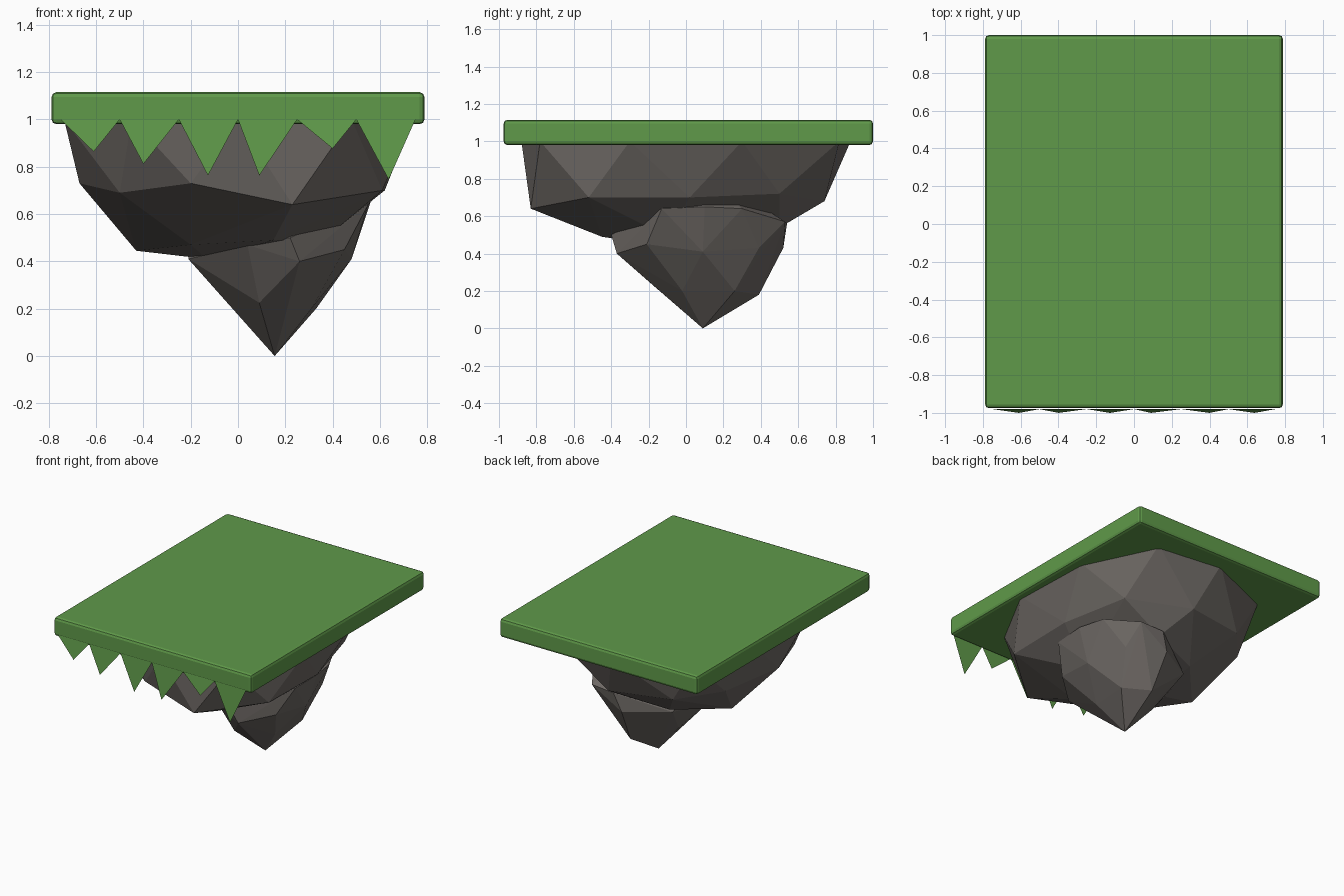
import bpy, bmesh


def material(name, rgb):
    m = bpy.data.materials.new(name)
    m.diffuse_color = (*rgb, 1.0)
    return m


GRASS = material("grass green", (0.116, 0.322, 0.068))
STONE = material("grey brown stone", (0.156, 0.141, 0.130))


def add_object(name, bm, mat):
    mesh = bpy.data.meshes.new(name)
    bm.to_mesh(mesh)
    bm.free()
    mesh.materials.append(mat)
    obj = bpy.data.objects.new(name, mesh)
    bpy.context.collection.objects.link(obj)
    return obj


def rock(name, points):
    """Faceted boulder: convex hull round a few rings of points."""
    bm = bmesh.new()
    for p in points:
        bm.verts.new(p)
    bmesh.ops.convex_hull(bm, input=bm.verts[:])
    loose = [v for v in bm.verts if not v.link_faces]
    bmesh.ops.delete(bm, geom=loose, context='VERTS')
    bmesh.ops.recalc_face_normals(bm, faces=bm.faces[:])
    return add_object(name, bm, STONE)


# Grass slab with small bevelled edges
bm = bmesh.new()
bmesh.ops.create_cube(bm, size=1)
bmesh.ops.scale(bm, vec=(1.576, 1.975, 0.135), verts=bm.verts[:])
bmesh.ops.translate(bm, vec=(0, 0.0125, 1.0475), verts=bm.verts[:])
bmesh.ops.bevel(bm, geom=bm.edges[:], offset=0.02, segments=2,
                profile=0.5, affect='EDGES')
add_object("grass_slab", bm, GRASS)

# Row of hanging grass points on the front, tips leaning slightly out
bm = bmesh.new()
tips = [(-0.61, 0.864), (-0.40, 0.812), (-0.127, 0.763),
        (0.09, 0.763), (0.40, 0.877), (0.637, 0.746)]
for i, (x, z) in enumerate(tips):
    left = -0.75 + 0.25 * i
    bm.faces.new([bm.verts.new(p) for p in
                  ((left, -0.98, 1.0), (x, -1.0, z), (left + 0.25, -0.98, 1.0))])
add_object("grass_fringe", bm, GRASS)

# Broad upper rock: top ring, middle ring, lower ring, lowest point
rock("upper_rock", [
    (0.47, 0.82, 1.0), (-0.02, 0.88, 1.0), (-0.53, 0.66, 1.0),
    (-0.72, 0.22, 1.0), (-0.735, -0.3, 1.0), (-0.45, -0.74, 1.0),
    (0.0, -0.88, 1.0), (0.48, -0.78, 1.0), (0.74, -0.3, 1.0), (0.72, 0.3, 1.0),
    (0.23, -0.83, 0.64), (0.61, -0.52, 0.70), (0.62, 0.02, 0.70),
    (0.5, 0.5, 0.72), (0.1, 0.74, 0.68), (-0.35, 0.65, 0.70),
    (-0.58, 0.38, 0.72), (-0.67, -0.1, 0.73), (-0.5, -0.52, 0.69),
    (-0.2, -0.77, 0.73),
    (-0.43, 0.09, 0.445), (-0.2, -0.32, 0.47), (0.15, -0.45, 0.49),
    (0.36, -0.1, 0.49), (0.2, 0.5, 0.54), (-0.15, 0.4, 0.48),
    (-0.13, 0.05, 0.41)])

# Smaller pointed rock: tip, lower ring, wide ring, shoulder, buried top
rock("lower_rock", [
    (0.155, 0.09, 0.0),
    (-0.04, 0.14, 0.22), (0.09, -0.17, 0.225), (0.33, 0.26, 0.20),
    (0.17, 0.39, 0.18), (0.31, -0.02, 0.2),
    (-0.21, 0.05, 0.41), (0.04, -0.30, 0.47), (0.26, -0.37, 0.40),
    (0.45, -0.21, 0.45), (0.48, 0.09, 0.41), (0.40, 0.39, 0.43),
    (0.15, 0.52, 0.43), (-0.14, 0.35, 0.44),
    (0.55, -0.13, 0.64), (0.56, 0.10, 0.65), (0.52, 0.30, 0.64),
    (0.38, 0.53, 0.57), (0.2, 0.54, 0.56), (0.22, -0.40, 0.50),
    (-0.2, 0.2, 0.6), (0.15, 0.09, 0.85)])
